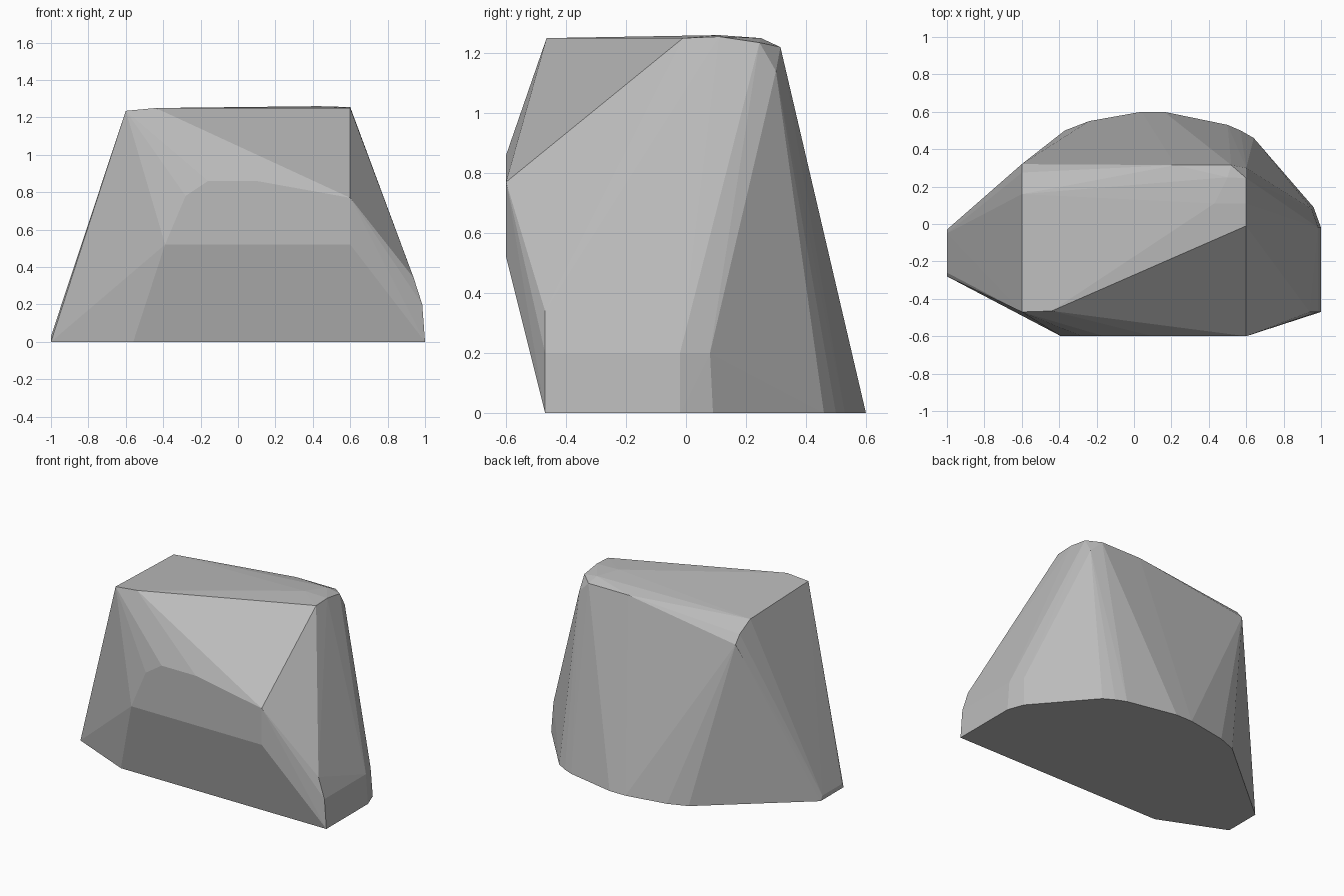
import bpy
import bmesh

# Remove the default object
default_cube = bpy.data.objects.get("Cube")
if default_cube:
    bpy.data.objects.remove(default_cube, do_unlink=True)


def make_material(name, colour):
    material = bpy.data.materials.new(name)
    material.use_nodes = True
    material.diffuse_color = colour
    shader = material.node_tree.nodes["Principled BSDF"]
    shader.inputs["Base Color"].default_value = colour
    return material


def level(height, outline):
    """Horizontal outline of x, y corners at one height."""
    return [(x, y, height) for x, y in outline]


def upright(depth, outline):
    """Vertical outline of x, z corners at one depth."""
    return [(x, depth, z) for x, z in outline]


def across(side, outline):
    """Sideways outline of y, z corners at one side."""
    return [(side, y, z) for y, z in outline]


def build_boulder(name, corners, material):
    """Wrap the corners in a faceted stone."""
    mesh = bpy.data.meshes.new(name)
    bm = bmesh.new()
    for corner in corners:
        bm.verts.new(corner)
    hull = bmesh.ops.convex_hull(bm, input=bm.verts)
    # Drop corners that ended up inside the stone
    loose = [v for v in bm.verts if not v.link_faces]
    bmesh.ops.delete(bm, geom=loose, context="VERTS")
    bmesh.ops.recalc_face_normals(bm, faces=bm.faces)
    for face in bm.faces:
        face.smooth = False
    bm.to_mesh(mesh)
    bm.free()
    mesh.materials.append(material)
    boulder = bpy.data.objects.new(name, mesh)
    bpy.context.scene.collection.objects.link(boulder)
    return boulder


corners = []

# Footprint on the ground, running from the front round the back
corners += level(0, [
    (-.56, -.47), (1, -.47), (1, -.02), (.96, .09), (.64, .46),
    (.57, .5), (.5, .53), (.16, .6), (.04, .6), (-.24, .55),
    (-.37, .5), (-1, -.03), (-1, -.28),
])

# Low shoulder along the +x side
corners += level(.2, [(.985, -.47), (.985, -.02), (.95, .08)])
corners += level(.34, [(.94, -.47)])

# Small chipped edge at the -x side
corners += level(.03, [(-1, -.26), (-1, -.05)])

# Bulging front facet
corners += upright(-.6, [
    (-.39, .52), (.6, .52), (.6, .77), (.1, .86), (-.16, .86), (-.28, .78),
])

# Crown: the two sloping ends, then the ridge between them
corners += across(-.6, [(-.47, 1.235), (.16, 1.215), (.275, 1.155), (.32, 1.1)])
corners += across(.6, [(-.01, 1.25), (.11, 1.255), (.245, 1.235), (.3, 1.14)])
corners += upright(-.465, [(-.44, 1.25)])
corners += upright(.11, [(.43, 1.26)])
corners += upright(.25, [(.5, 1.25)])
corners += upright(.315, [(.22, 1.22), (.52, 1.22)])

stone_grey = make_material("stone_grey", (.5, .5, .5, 1))
build_boulder("boulder", corners, stone_grey)
